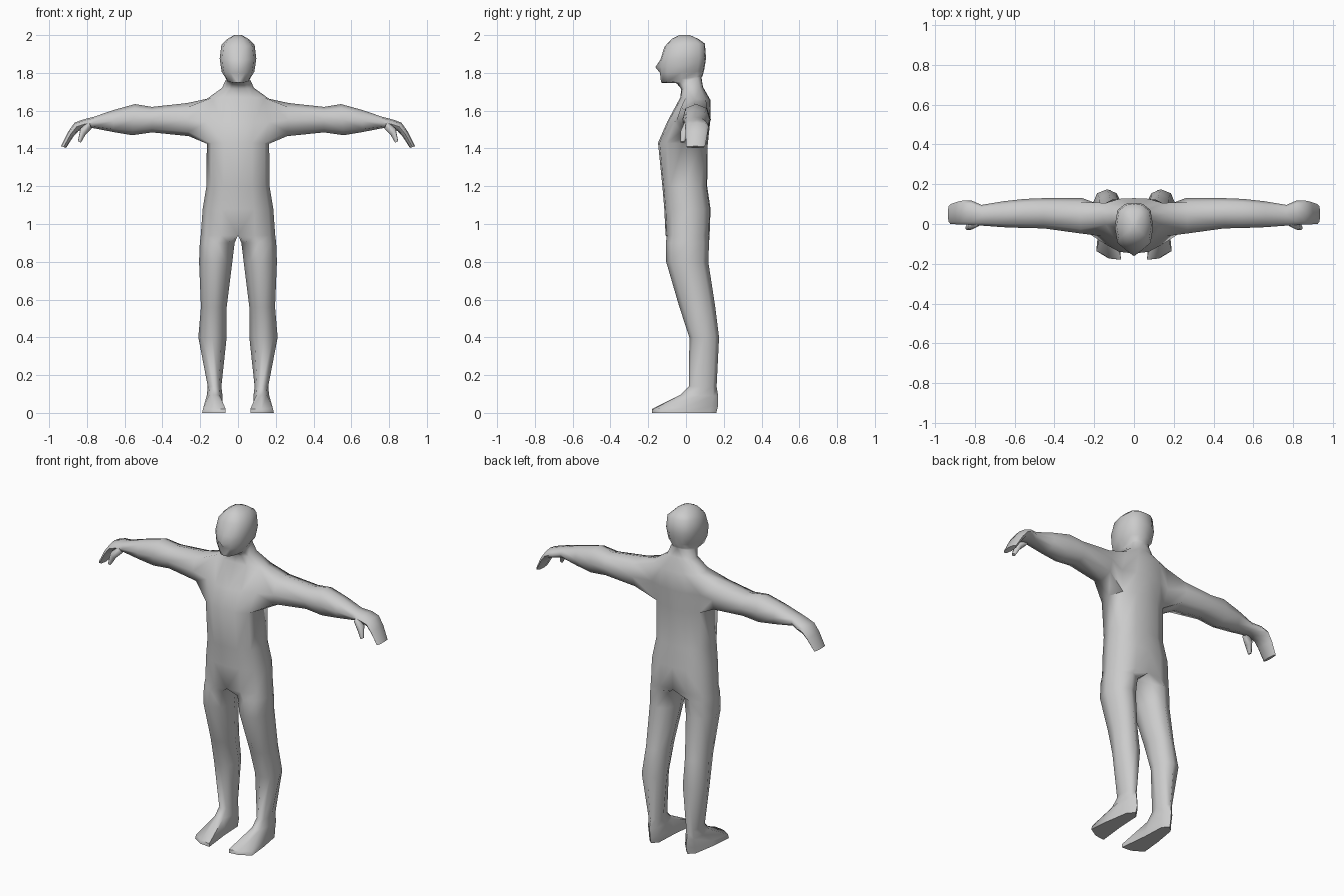
import bpy, bmesh, math
from mathutils import Matrix

if "Cube" in bpy.data.objects:
    bpy.data.objects.remove(bpy.data.objects["Cube"])

# Cross-section outlines as (x, y) fractions, starting at the inner front
FOOT = [(0, 0), (.5, .02), (1, .13), (.9, .5), (.72, .9), (.45, 1), (.2, .9), (.15, .5)]
LEG = [(.18, .13), (.5, 0), (.84, .13), (1, .5), (.84, .87), (.5, 1), (.18, .87), (0, .5)]
TORSO = [(0, 0), (.45, .03), (.86, .17), (1, .5), (.86, .85), (.45, .98), (0, 1), (0, .5)]
# Arm outline as (y, z) fractions, starting at the lower front
ARM = [(.12, .13), (.5, 0), (.88, .13), (1, .5), (.88, .87), (.5, 1), (.12, .87), (0, .5)]


def body_ring(bm, shape, x0, x1, yf, yb, zf, zb):
    return [bm.verts.new((x0 + (x1 - x0) * u, yf + (yb - yf) * v, zf + (zb - zf) * v))
            for u, v in shape]


def arm_ring(bm, xb, xt, yf, yb, zb, zt):
    return [bm.verts.new((xb + (xt - xb) * w, yf + (yb - yf) * v, zb + (zt - zb) * w))
            for v, w in ARM]


def loft(bm, rings, skip=()):
    n = len(rings[0])
    for i in range(len(rings) - 1):
        for j in range(n):
            if (i, j) not in skip:
                k = (j + 1) % n
                bm.faces.new((rings[i][j], rings[i][k], rings[i + 1][k], rings[i + 1][j]))


def finish(bm, name):
    # Drop the wall on the centre plane, mirror, and weld the halves
    wall = [f for f in bm.faces if all(abs(v.co.x) < 1e-5 for v in f.verts)]
    bmesh.ops.delete(bm, geom=wall, context='FACES')
    loose = [v for v in bm.verts if not v.link_faces]
    bmesh.ops.delete(bm, geom=loose, context='VERTS')
    bmesh.ops.mirror(bm, geom=bm.verts[:] + bm.edges[:] + bm.faces[:],
                     matrix=Matrix.Identity(4), merge_dist=1e-4, axis='X')
    bmesh.ops.remove_doubles(bm, verts=bm.verts[:], dist=1e-4)
    bmesh.ops.recalc_face_normals(bm, faces=bm.faces[:])
    mesh = bpy.data.meshes.new(name)
    bm.to_mesh(mesh)
    bm.free()
    ob = bpy.data.objects.new(name, mesh)
    bpy.context.collection.objects.link(ob)
    bpy.ops.object.select_all(action='DESELECT')
    ob.select_set(True)
    bpy.context.view_layer.objects.active = ob
    bpy.ops.object.shade_smooth_by_angle(angle=math.radians(65))


# Half body from sole to crown
bm = bmesh.new()
legs = [
    (FOOT, .065, .19, -.18, .16, 0, 0),
    (FOOT, .065, .185, -.18, .17, .02, .04),
    (LEG, .082, .165, -.03, .17, .095, .09),
    (LEG, .088, .16, .015, .162, .14, .14),
    (LEG, .06, .21, .018, .175, .40, .40),
    (LEG, .06, .196, -.035, .155, .56, .56),
    (LEG, .03, .206, -.105, .118, .80, .80),
    (LEG, .018, .202, -.107, .122, .90, .90),
]
trunk = [
    (0, .197, -.108, .125, .94, .94),
    (0, .187, -.115, .13, 1.08, 1.08),
    (0, .167, -.125, .112, 1.2, 1.2),
    (0, .165, -.148, .115, 1.43, 1.42),
    (0, .19, -.10, .128, 1.54, 1.54),
    (0, .165, -.03, .13, 1.67, 1.655),
    (0, .085, -.025, .09, 1.715, 1.725),
    (0, .066, -.05, .082, 1.745, 1.775),
]
head = [
    (0, .062, -.132, .088, 1.748, 1.785),
    (0, .086, -.138, .095, 1.80, 1.81),
    (0, .092, -.138, .102, 1.83, 1.85),
    (0, .097, -.136, .106, 1.87, 1.88),
    (0, .088, -.113, .10, 1.94, 1.955),
    (0, .055, -.075, .065, 1.98, 1.98),
    (0, .02, -.035, .02, 2.0, 2.0),
]
rings = [body_ring(bm, *r) for r in legs]
rings += [body_ring(bm, TORSO, *r) for r in trunk + head]
a = len(legs) + 3   # armpit ring index
shoulder = {(i, j) for i in (a, a + 1) for j in (2, 3)}
loft(bm, rings, shoulder)
bm.faces.new(rings[0])
bm.faces.new(rings[-1])

# Nose
rings[len(legs) + len(trunk) + 2][0].co.y = -.162

# Arm and hand grown from the shoulder opening
low, mid, top = rings[a:a + 3]
opening = [low[2], low[3], low[4], mid[4], top[4], top[3], top[2], mid[2]]
arm = [
    (.26, .27, -.048, .132, 1.465, 1.64),
    (.455, .455, -.022, .13, 1.485, 1.62),
    (.56, .545, -.02, .126, 1.47, 1.635),
    (.66, .66, -.016, .114, 1.487, 1.603),
    (.77, .765, -.008, .096, 1.508, 1.567),
    (.81, .82, -.004, .117, 1.503, 1.553),
    (.845, .865, -.002, .119, 1.492, 1.537),
    (.87, .90, -.002, .113, 1.465, 1.488),
    (.91, .937, .0, .10, 1.403, 1.412),
]
arm_rings = [opening] + [arm_ring(bm, *r) for r in arm]
loft(bm, arm_rings)
bm.faces.new(arm_rings[-1])
finish(bm, "body")

# Thumbs
bm = bmesh.new()
thumb = [
    (.775, .79, -.012, .03, 1.505, 1.545),
    (.808, .835, -.03, .018, 1.472, 1.505),
    (.832, .848, -.03, -.008, 1.43, 1.438),
]
rings = [arm_ring(bm, *r) for r in thumb]
loft(bm, rings)
bm.faces.new(rings[0])
bm.faces.new(rings[-1])
finish(bm, "thumbs")
